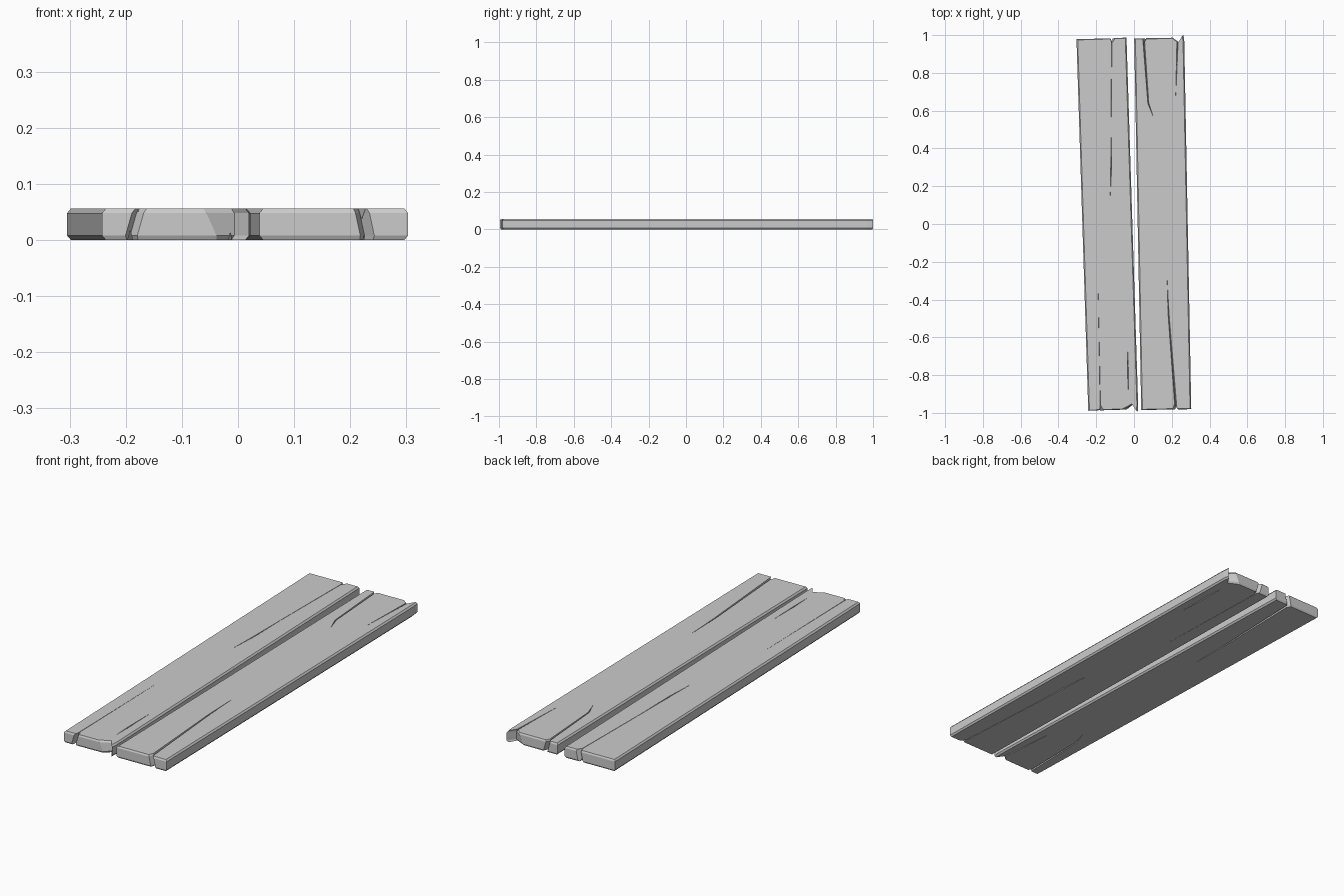
import bpy, bmesh
from math import pi

if "Cube" in bpy.data.objects:
    bpy.data.objects.remove(bpy.data.objects["Cube"])

HALF = 0.028  # half the board thickness

# Board outline: x, y, sideways lean of the underside (splintered and notched ends)
OUTLINE = [
    (-.1325, -.985, 0), (-.077, -.985, -.016), (-.068, -.962, -.016), (-.056, -.985, -.016),
    (.050, -.985, .025), (.104, -.960, 0), (.129, -.998, 0), (.1325, -.965, 0),
    (.1325, .983, 0), (.074, .983, -.012), (.057, .960, -.012), (.049, .982, -.012),
    (-.1325, .983, 0),
]

# Surface cracks: side (1 top, -1 underside), then path of x, y, half width
CRACKS = [
    (1, [(.055, .99, .0015), (.035, .50, .001), (.030, .30, .003), (.020, .15, .0005)]),
    (1, [(.086, -.63, .0005), (.084, -.80, .003), (.083, -.89, .0005)]),
    (1, [(-.068, -.99, .0015), (-.060, -.35, .0004)]),
    (-1, [(-.083, -.99, .005), (-.064, -.64, .003), (-.040, -.57, .0005)]),
    (-1, [(.098, -.99, .004), (.082, -.68, .0005)]),
    (-1, [(.052, .99, .006), (.022, .48, .003), (.018, .30, .0005)]),
]


def make_object(name, bm):
    bmesh.ops.recalc_face_normals(bm, faces=bm.faces)
    mesh = bpy.data.meshes.new(name)
    bm.to_mesh(mesh)
    bm.free()
    obj = bpy.data.objects.new(name, mesh)
    bpy.context.collection.objects.link(obj)
    return obj


def skin(bm, rings):
    n = len(rings[0])
    for a, b in zip(rings, rings[1:]):
        for i in range(n):
            j = (i + 1) % n
            bm.faces.new((a[i], a[j], b[j], b[i]))
    bm.faces.new(rings[0])
    bm.faces.new(rings[-1])


# Board body: four outline rings give chamfered edges
bm = bmesh.new()
rings = []
for z, sx, sy in ((-HALF, .95, .996), (-.020, 1, 1), (.020, 1, 1), (HALF, .95, .996)):
    lean = (HALF - z) / (2 * HALF)
    rings.append([bm.verts.new(((x + dx * lean) * sx, y * sy, z)) for x, y, dx in OUTLINE])
skin(bm, rings)
left = make_object("left_board", bm)

# Crack cutter: tapering V-shaped strips
bm = bmesh.new()
for side, path in CRACKS:
    rings = []
    for x, y, w in path:
        depth = .004 + 2.5 * w
        rings.append([bm.verts.new(p) for p in (
            (x - w, y, side * (HALF + .002)),
            (x + w, y, side * (HALF + .002)),
            (x, y, side * (HALF - depth)))])
    skin(bm, rings)
cutter = make_object("crack_cutter", bm)
cutter.hide_render = True

mod = left.modifiers.new("cracks", 'BOOLEAN')
mod.operation = 'DIFFERENCE'
mod.solver = 'EXACT'
mod.object = cutter
bpy.context.view_layer.objects.active = left
bpy.ops.object.modifier_apply(modifier=mod.name)
bpy.data.objects.remove(cutter)

# Second board is the same plank turned upside down
right = left.copy()
right.name = "right_board"
bpy.context.collection.objects.link(right)

left.location = (-.141, 0, HALF)
left.rotation_euler = (0, 0, .0317)
right.location = (.152, 0, HALF)
right.rotation_euler = (pi, 0, .019)
